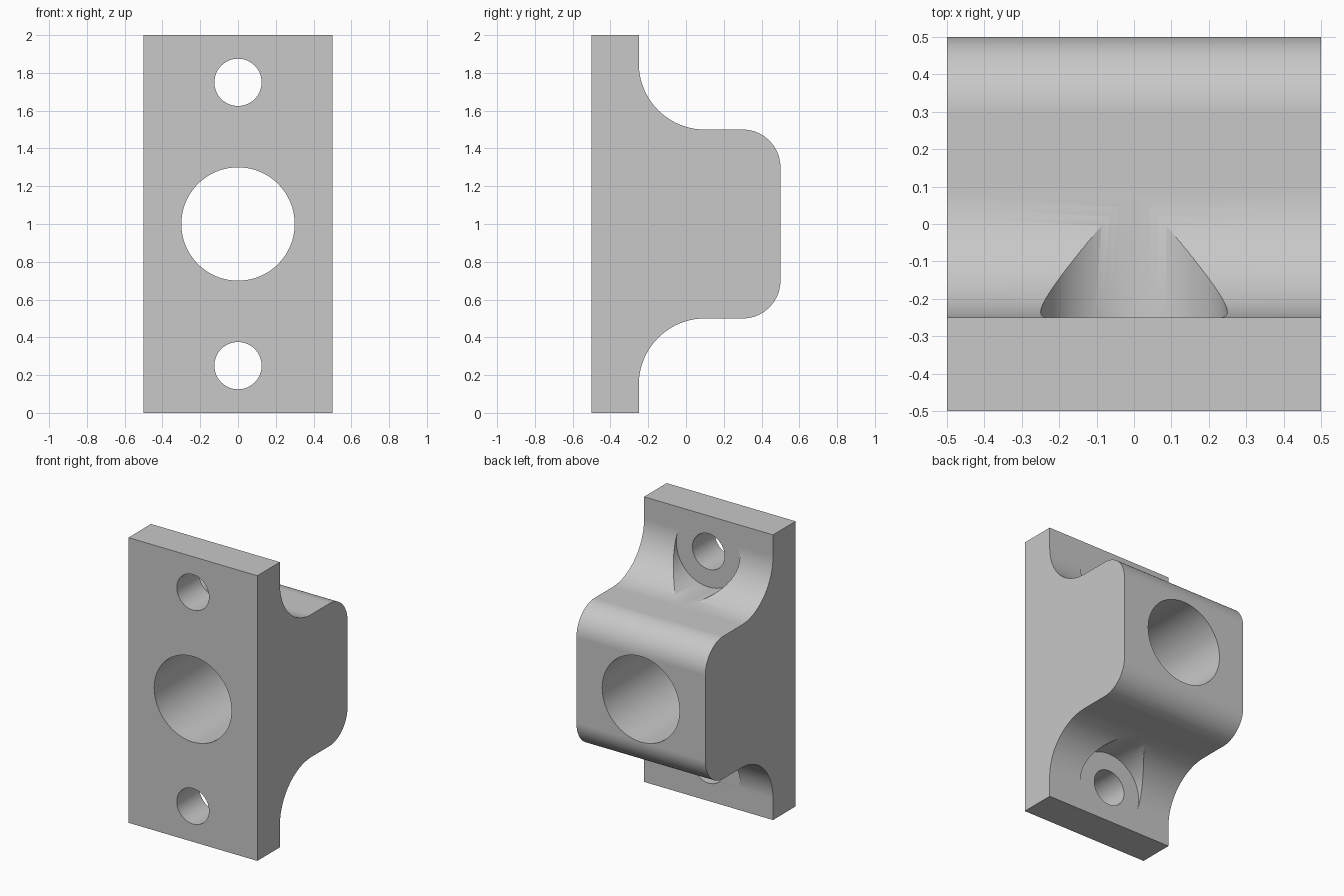
import bpy, bmesh
from math import sin, cos, radians, pi
from mathutils import Matrix

if "Cube" in bpy.data.objects:
    bpy.data.objects.remove(bpy.data.objects["Cube"], do_unlink=True)

grey = bpy.data.materials.new("plain_grey")
grey.use_nodes = True
grey.diffuse_color = (0.58, 0.58, 0.58, 1)
grey.node_tree.nodes["Principled BSDF"].inputs["Base Color"].default_value = grey.diffuse_color


def finish(bm, name):
    bmesh.ops.recalc_face_normals(bm, faces=bm.faces[:])
    mesh = bpy.data.meshes.new(name)
    bm.to_mesh(mesh)
    bm.free()
    mesh.materials.append(grey)
    obj = bpy.data.objects.new(name, mesh)
    bpy.context.collection.objects.link(obj)
    return obj


def arc(cy, cz, r, start, end, steps=20):
    angles = [radians(start + (end - start) * i / steps) for i in range(steps + 1)]
    return [(cy + r * cos(a), cz + r * sin(a)) for a in angles]


# Side profile (y, z): lower half mirrored to the upper half
lower = [(-0.5, 0), (-0.25, 0)]
lower += arc(0.1, 0.15, 0.35, 180, 90)      # concave fillet
lower += arc(0.3, 0.7, 0.2, -90, 0)         # rounded outer corner
profile = lower + [(y, 2 - z) for y, z in reversed(lower)]

bm = bmesh.new()
face = bm.faces.new([bm.verts.new((-0.5, y, z)) for y, z in profile])
side = bmesh.ops.extrude_face_region(bm, geom=[face])["geom"]
bmesh.ops.translate(bm, vec=(1, 0, 0), verts=[v for v in side if isinstance(v, bmesh.types.BMVert)])
block = finish(bm, "bearing_block")


def drill(name, radius, z, y0, y1, segments):
    """Cut a round hole along y through the block."""
    bm = bmesh.new()
    place = Matrix.Translation((0, (y0 + y1) / 2, z)) @ Matrix.Rotation(pi / 2, 4, "X")
    bmesh.ops.create_cone(bm, cap_ends=True, segments=segments, radius1=radius,
                          radius2=radius, depth=y1 - y0, matrix=place)
    cutter = finish(bm, name)
    cutter.hide_render = True
    mod = block.modifiers.new(name, "BOOLEAN")
    mod.operation = "DIFFERENCE"
    mod.solver = "EXACT"
    mod.object = cutter
    bpy.ops.object.modifier_apply(modifier=mod.name)
    bpy.data.objects.remove(cutter, do_unlink=True)


bpy.ops.object.select_all(action="DESELECT")
block.select_set(True)
bpy.context.view_layer.objects.active = block

# Main bore, bolt holes and the bolt-head recesses in the fillets
drill("main_bore", 0.3, 1, -0.7, 0.7, 96)
for label, z in (("lower", 0.25), ("upper", 1.75)):
    drill(label + "_recess", 0.2495, z, -0.2495, 0.7, 72)
    drill(label + "_bolt_hole", 0.125, z, -0.7, 0.7, 64)

bpy.ops.object.shade_smooth_by_angle(angle=radians(25))
weighted = block.modifiers.new("even_shading", "WEIGHTED_NORMAL")
weighted.keep_sharp = True
